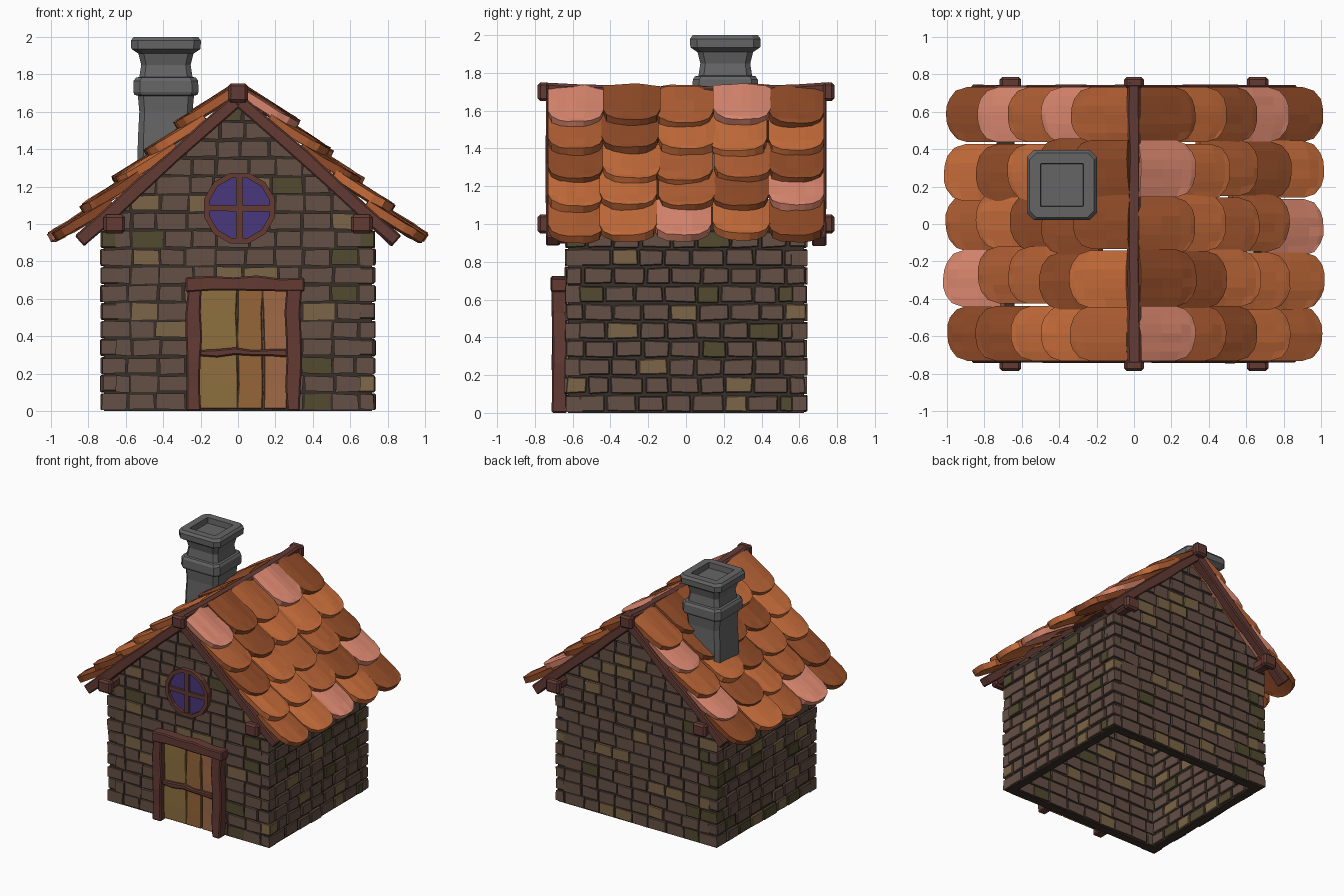
import bpy, bmesh, math, random
from mathutils import Vector as V

if "Cube" in bpy.data.objects:
    bpy.data.objects.remove(bpy.data.objects["Cube"])
random.seed(4)


def mat(name, r, g, b):
    m = bpy.data.materials.new(name)
    m.diffuse_color = (r, g, b, 1)
    m.use_nodes = True
    m.node_tree.nodes["Principled BSDF"].inputs["Base Color"].default_value = m.diffuse_color
    return m


BRICKS = [mat("brick", .13, .08, .06), mat("brick_tan", .2, .13, .065), mat("brick_olive", .085, .068, .03)]
MORTAR = [mat("mortar", .04, .028, .022)]
TILES = [mat("tile", .6, .16, .045), mat("tile_dark", .3, .075, .022),
         mat("tile_mid", .46, .12, .035), mat("tile_pink", .75, .26, .17)]
BEAM = [mat("beam", .125, .043, .034)]
PLANKS = [mat("plank", .3, .13, .04), mat("plank_olive", .27, .16, .05), mat("plank_red", .34, .14, .06)]
GLASS = [mat("glass", .065, .038, .2)]
STONE = [mat("stone", .13, .13, .13)]


def jit(a):
    return random.uniform(-a, a)


def finish(name, bm, mats, bevel=0, solid=0):
    if not solid:
        bmesh.ops.recalc_face_normals(bm, faces=bm.faces)
    me = bpy.data.meshes.new(name)
    bm.to_mesh(me)
    bm.free()
    for m in mats:
        me.materials.append(m)
    ob = bpy.data.objects.new(name, me)
    bpy.context.collection.objects.link(ob)
    if solid:
        md = ob.modifiers.new("thick", 'SOLIDIFY')
        md.thickness, md.offset = solid, -1
    if bevel:
        md = ob.modifiers.new("bevel", 'BEVEL')
        md.width, md.segments = bevel, 1
    return ob


def loft(bm, rings, m=0, closed=False):
    """Skin a list of equal point rings, capping the ends unless closed."""
    vs = [[bm.verts.new(p) for p in r] for r in rings]
    n = len(vs[0])
    pairs = list(zip(vs, vs[1:])) + ([(vs[-1], vs[0])] if closed else [])
    for a, b in pairs:
        for i in range(n):
            bm.faces.new((a[i], a[(i + 1) % n], b[(i + 1) % n], b[i])).material_index = m
    if not closed:
        bm.faces.new(vs[0]).material_index = m
        bm.faces.new(vs[-1]).material_index = m


def beam(bm, p, q, w, h, n=4, wob=.006, sag=0, m=0):
    """Hewn beam from p to q: w across, h in the other direction."""
    p, q = V(p), V(q)
    d = (q - p).normalized()
    side = d.cross(V((0, 1, 0)) if abs(d.y) < .5 else V((0, 0, 1))).normalized()
    up = side.cross(d)
    rings = []
    for i in range(n + 1):
        t = i / n
        c = p.lerp(q, t) + side * jit(wob) - V((0, 0, sag * 4 * t * (1 - t)))
        a, b = w / 2 + jit(wob), h / 2 + jit(wob / 2)
        rings.append([c + side * a * sx + up * b * sy for sx, sy in ((-1, -1), (1, -1), (1, 1), (-1, 1))])
    loft(bm, rings, m)


SLOPE = .885


def gable(z):
    return (1.655 - z) / SLOPE


# mortar core: two gable panels and two side panels, open underneath
bm = bmesh.new()
for s in (-1, 1):
    prof = [(-.715, 0), (.715, 0), (.715, 1.02), (0, 1.65), (-.715, 1.02)]
    loft(bm, [[(x, s * y, z) for x, z in prof] for y in (.56, .625)])
    loft(bm, [[(s * x, y, z) for y, z in ((-.57, 0), (.57, 0), (.57, 1.0), (-.57, 1.0))] for x in (.65, .714)])
finish("wall_core", bm, MORTAR)


# brick courses, toothed at the corners and clipped by the gable line
def courses(name, place, half, out, inn, top, clip):
    bm = bmesh.new()
    H = .0965
    row = 0
    while row * H < top - .04:
        z0, z1 = row * H + .008, min((row + 1) * H - .005, top)
        end = half[row % 2]
        lim = min(end, gable(z0)) if clip else end
        edges = [-lim]
        x = -end + (.1 if row % 2 else .155)
        while x < lim - .06:
            if x > -lim + .06:
                edges.append(x + jit(.02))
            x += .152
        edges.append(lim)
        for a, b in zip(edges, edges[1:]):
            a += .006
            b -= .006
            k = random.choices((0, 1, 2), (80, 11, 9))[0]
            o = out + jit(.007)

            def corner(u, z):
                u, z = u + jit(.004), z + jit(.005)
                g = max(.01, gable(z))
                return (max(-g, min(g, u)), max(z, .006)) if clip else (u, max(z, .006))
            q = [corner(a, z0), corner(b, z0), corner(b, z1), corner(a, z1)]
            loft(bm, [[place(u, d, z) for u, z in q] for d in (inn, o)], k)
        row += 1
    finish(name, bm, BRICKS, .005)


courses("front_bricks", lambda u, d, z: (u, -d, z), (.733, .66), .637, .548, 1.62, True)
courses("back_bricks", lambda u, d, z: (u, d, z), (.733, .66), .637, .548, 1.62, True)
courses("right_bricks", lambda u, d, z: (d, u, z), (.57, .638), .73, .638, 1.0, False)
courses("left_bricks", lambda u, d, z: (-d, u, z), (.57, .638), .73, .638, 1.0, False)

# roof tiles: five overlapping rows of five on each slope
ang = math.atan(SLOPE)
ca, sa = math.cos(ang), math.sin(ang)
for side, name in ((1, "right_roof_tiles"), (-1, "left_roof_tiles")):
    bm = bmesh.new()
    for row in range(5):
        for col in range(5):
            yc = -.584 + .292 * col + (jit(.02) if 0 < col < 4 else 0)
            wid = .152 if 0 < col < 4 else .147
            tip = .353 + .225 * row + jit(.014)
            lift, tilt = (.008 if col % 2 else 0) + jit(.006), jit(.008)
            k = random.choices(range(4), (42, 25, 20, 13))[0]
            L = .355
            grid = []
            for t in (0, .4, .75, .92, 1):
                line = []
                for i in range(7):
                    s = i / 3 - 1
                    d = max(tip - L, 0) * (1 - t) + t * tip - t * t * .055 * abs(s) ** 3
                    h = .03 + .055 * t + lift + tilt * s + .016 * (1 - s * s) + jit(.003)
                    y = yc + s * wid * (1 - .13 * max(0, t - .75) / .25)
                    line.append(bm.verts.new((side * (d * ca + h * sa), y, 1.70 - d * sa + h * ca)))
                grid.append(line)
            for a, b in zip(grid, grid[1:]):
                for i in range(6):
                    q = (a[i], b[i], b[i + 1], a[i + 1])
                    bm.faces.new(q if side > 0 else q[::-1]).material_index = k
    finish(name, bm, TILES, solid=.045)

# ridge beam with end knobs
bm = bmesh.new()
beam(bm, (0, -.77, 1.715), (0, .77, 1.715), .075, .07, 8, .005, .022)
for s in (-1, 1):
    beam(bm, (0, s * .725, 1.70), (0, s * .785, 1.70), .105, .1, 1, 0)
finish("ridge_beam", bm, BEAM, .014)

# barge boards along the gable edges, and purlin stubs with knobs
bm = bmesh.new()
bm2 = bmesh.new()
for sy in (-1, 1):
    for sx in (-1, 1):
        beam(bm, (sx * .01, sy * .705, 1.655), (sx * .848, sy * .705, .91), .07, .075, 5, .005)
        beam(bm2, (sx * .66, sy * .57, 1.0), (sx * .66, sy * .74, 1.0), .08, .075, 1, 0)
        beam(bm2, (sx * .66, sy * .725, 1.0), (sx * .66, sy * .785, 1.0), .115, .1, 1, 0)
finish("barge_boards", bm, BEAM, .008)
finish("purlin_ends", bm2, BEAM, .014)

# door frame
bm = bmesh.new()
beam(bm, (-.235, -.67, 0), (-.235, -.67, .66), .08, .08, 5)
beam(bm, (.295, -.67, 0), (.295, -.67, .66), .075, .08, 5)
beam(bm, (-.28, -.672, .68), (.355, -.672, .68), .075, .084, 5)
beam(bm, (-.205, -.66, .315), (.265, -.66, .315), .042, .055, 5)
finish("door_frame", bm, BEAM, .008)

# door planks
bm = bmesh.new()
for i, (x, w) in enumerate(((-.105, .2), (.065, .13), (.2, .13))):
    beam(bm, (x, -.638, .012), (x, -.638, .65), w, .045, 5, .004, m=(1, 0, 2)[i])
finish("door_planks", bm, PLANKS, .004)

# round window: glass disc, ring and cross bars
cx, cz, N = .008, 1.085, 12
bm = bmesh.new()
circle = [(math.cos(2 * math.pi * (i + .5) / N), math.sin(2 * math.pi * (i + .5) / N)) for i in range(N)]
loft(bm, [[(cx + .175 * c, y, cz + .175 * s) for c, s in circle] for y in (-.6, -.652)])
finish("window_glass", bm, GLASS)
bm = bmesh.new()
loft(bm, [[(cx + r * c, y, cz + r * s) for r, y in ((.165, -.62), (.195, -.62), (.195, -.675), (.165, -.675))]
          for c, s in circle], closed=True)
beam(bm, (cx, -.655, cz - .18), (cx, -.655, cz + .18), .035, .03, 2, .002)
beam(bm, (cx - .18, -.655, cz), (cx + .18, -.655, cz), .03, .03, 2, .002)
finish("window_frame", bm, BEAM)

# chimney: chamfered square sections with a sunken flue
bm = bmesh.new()
rings = []
for h, z in ((.153, 1.25), (.15, 1.45), (.142, 1.6), (.15, 1.685), (.168, 1.69), (.174, 1.705), (.172, 1.765),
             (.16, 1.782), (.142, 1.785), (.132, 1.85), (.147, 1.91), (.165, 1.922), (.185, 1.935),
             (.187, 1.98), (.172, 2.0), (.115, 2.0), (.112, 1.955)):
    c = h * (.8 if h > .12 else .97)
    rings.append([(-.385 + x, .208 + y, z) for x, y in
                  ((h, -c), (h, c), (c, h), (-c, h), (-h, c), (-h, -c), (-c, -h), (c, -h))])
loft(bm, rings)
finish("chimney", bm, STONE)
